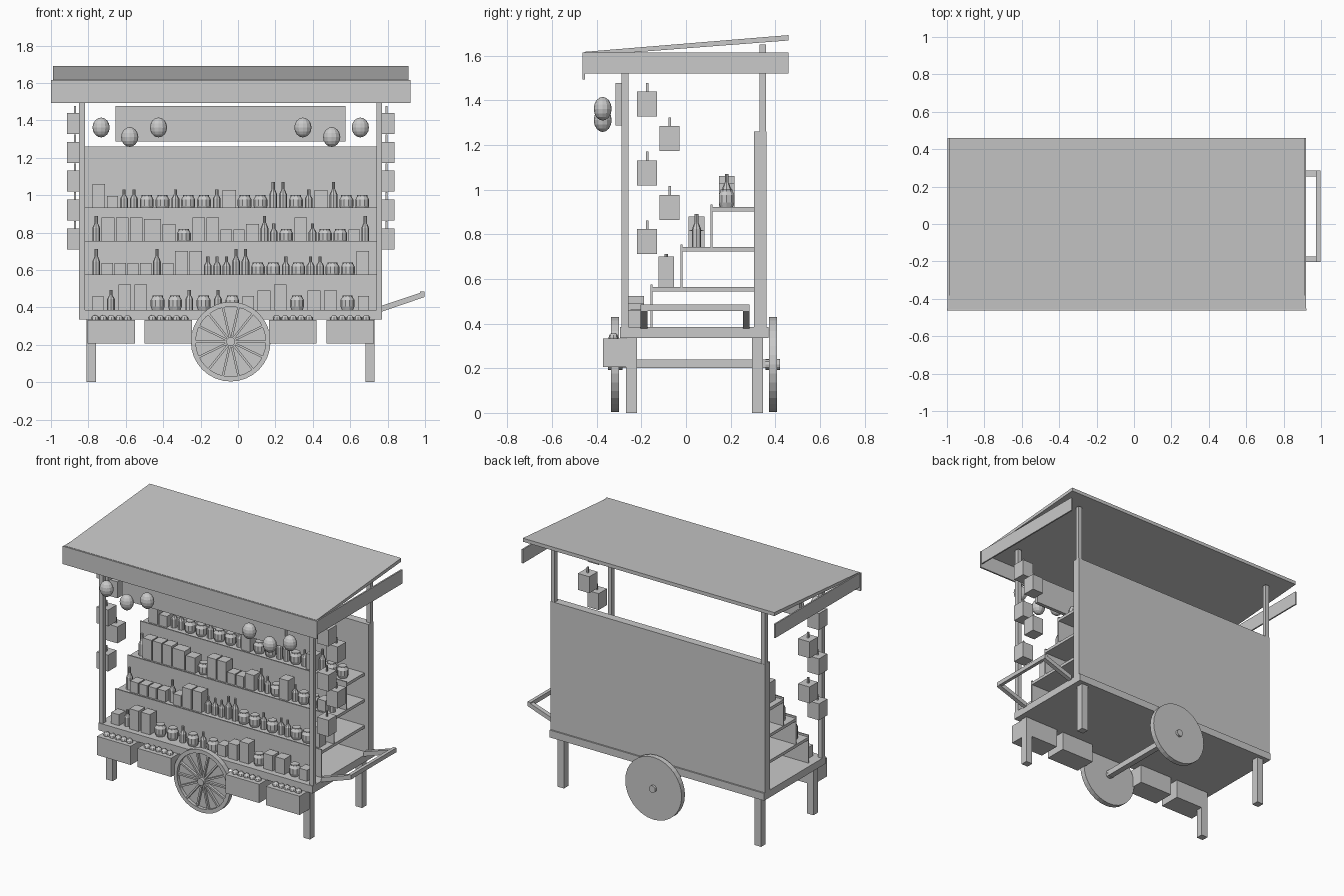
import bpy, bmesh, math
from mathutils import Matrix, Vector

cube = bpy.data.objects.get("Cube")
if cube:
    bpy.data.objects.remove(cube, do_unlink=True)

CX = -0.039  # cart body centre; the handle sticks out on +x
grey = bpy.data.materials.new("plain_grey")
grey.use_nodes = True
grey.diffuse_color = (0.588, 0.588, 0.588, 1)
grey.node_tree.nodes["Principled BSDF"].inputs["Base Color"].default_value = grey.diffuse_color


def finish(name, bm):
    bmesh.ops.recalc_face_normals(bm, faces=bm.faces)
    mesh = bpy.data.meshes.new(name)
    bm.to_mesh(mesh)
    bm.free()
    mesh.materials.append(grey)
    return place(name, mesh)


def place(name, mesh, loc=(0, 0, 0)):
    ob = bpy.data.objects.new(name, mesh)
    ob.location = (CX + loc[0], loc[1], loc[2])
    bpy.context.collection.objects.link(ob)
    return ob


def box(name, x, y, z):
    """Box from (min, max) pairs, x measured from the cart centre."""
    bm = bmesh.new()
    size = [b - a for a, b in (x, y, z)]
    mid = [(a + b) / 2 for a, b in (x, y, z)]
    bmesh.ops.create_cube(bm, size=1, matrix=Matrix.Translation(mid) @ Matrix.Diagonal((*size, 1)))
    return finish(name, bm)


def pair(name, x, y, z):
    box("left_" + name, x, y, z)
    box("right_" + name, (-x[1], -x[0]), y, z)


def prism(name, axis, profile, lo, hi):
    """Extrude a 2D profile along x or y."""
    bm = bmesh.new()
    pts = [(lo, a, b) if axis == "x" else (a, lo, b) for a, b in profile]
    face = bm.faces.new([bm.verts.new(p) for p in pts])
    ext = bmesh.ops.extrude_face_region(bm, geom=[face])
    verts = [v for v in ext["geom"] if isinstance(v, bmesh.types.BMVert)]
    step = Vector((hi - lo, 0, 0) if axis == "x" else (0, hi - lo, 0))
    bmesh.ops.translate(bm, verts=verts, vec=step)
    return finish(name, bm)


def lathe(name, profile, sides):
    """Spin an (r, z) profile around z."""
    bm = bmesh.new()
    verts = [bm.verts.new((r, 0, z)) for r, z in profile]
    edges = [bm.edges.new(e) for e in zip(verts, verts[1:])]
    bmesh.ops.spin(bm, geom=verts + edges, cent=(0, 0, 0), axis=(0, 0, 1),
                   angle=math.tau, steps=sides, use_merge=True)
    bmesh.ops.remove_doubles(bm, verts=bm.verts, dist=0.0002)
    return finish(name, bm)


# Bed, legs, posts and back panel
box("bed", (-0.81, 0.81), (-0.295, 0.37), (0.335, 0.385))
for end, y in (("front", (-0.268, -0.22)), ("back", (0.295, 0.345))):
    pair(end + "_leg", (0.72, 0.77), y, (0, 0.335))
pair("front_post", (0.78, 0.81), (-0.289, -0.257), (0.385, 1.6))
pair("back_post", (0.78, 0.81), (0.33, 0.358), (1.26, 1.65))
box("back_panel", (-0.81, 0.81), (0.305, 0.36), (0.385, 1.26))

# Sloping roof with boards hanging below its edges
prism("roof", "x", [(-0.455, 1.598), (0.46, 1.668), (0.46, 1.692), (-0.455, 1.617)], -0.95, 0.95)
box("front_valance", (-0.961, 0.961), (-0.463, -0.452), (1.493, 1.615))
pair("valance", (0.948, 0.958), (-0.455, 0.46), (1.52, 1.615))
box("sign_board", (-0.615, 0.615), (-0.315, -0.29), (1.287, 1.477))

# Wheels: a solid disc with a raised rim and spokes on the front
for end, y in (("front", -0.3), ("back", 0.407)):
    wheel = lathe(end + "_wheel", [(0, 0), (0.213, 0), (0.213, 0.036), (0.187, 0.036),
                                   (0.187, 0.014), (0, 0.014)], 32)
    hub = lathe(end + "_hub", [(0, -0.015), (0.024, -0.015), (0.024, 0.05), (0, 0.05)], 12)
    bm = bmesh.new()
    for i in range(14):
        bmesh.ops.create_cube(bm, size=1, matrix=Matrix.Rotation(math.tau * i / 14, 4, "Z")
                              @ Matrix.Translation((0.105, 0, 0.022))
                              @ Matrix.Diagonal((0.17, 0.012, 0.018, 1)))
    for part in (wheel, hub, finish(end + "_spokes", bm)):
        part.location = (CX, y, 0.217)
        part.rotation_euler.x = math.pi / 2
box("axle", (-0.02, 0.02), (-0.3, 0.38), (0.2, 0.24))

# Push handle
arm = [(0.81, 0.378), (1.035, 0.455), (1.035, 0.485), (0.81, 0.41)]
for end, y in (("front", -0.203), ("back", 0.255)):
    prism(end + "_handle_arm", "y", arm, y, y + 0.03)
box("handle_bar", (1.013, 1.036), (-0.203, 0.285), (0.457, 0.486))

# Stepped shelves with risers that end in a small lip
STEPS = [(-0.155, 0.563), (-0.02, 0.742), (0.115, 0.922)]
below = 0.385
for y, top in STEPS:
    box("shelf", (-0.78, 0.78), (y, 0.305), (top - 0.02, top))
    box("riser", (-0.78, 0.78), (y - 0.005, y + 0.004), (below, top + 0.012))
    below = top

# Hanging crates with a row of fruit
bm = bmesh.new()
bmesh.ops.create_uvsphere(bm, u_segments=8, v_segments=6, radius=0.022)
fruit = finish("fruit", bm)
fruit_mesh = fruit.data
bpy.data.objects.remove(fruit)
for x in (-0.638, -0.333, 0.333, 0.638):
    box("crate", (x - 0.127, x + 0.127), (-0.372, -0.22), (0.206, 0.334))
    for i in range(-2, 3):
        place("fruit", fruit_mesh, (x + i * 0.043, -0.325, 0.337))

# Round lanterns under the front edge
bm = bmesh.new()
bmesh.ops.create_uvsphere(bm, u_segments=12, v_segments=8, radius=1,
                          matrix=Matrix.Diagonal((0.046, 0.04, 0.053, 1)))
lantern = finish("round_lantern", bm)
lantern_mesh = lantern.data
bpy.data.objects.remove(lantern)
for x, z in ((0.693, 1.362), (0.54, 1.311), (0.386, 1.362)):
    for side in (-1, 1):
        place("round_lantern", lantern_mesh, (side * x, -0.373, z))

# Square lanterns in a zigzag down both sides
for i in range(5):
    y = -0.073 if i % 2 else -0.174
    z = 1.383 - i * 0.154
    pair("square_lantern", (0.789, 0.875), (y - 0.045, y + 0.045), (z - 0.056, z + 0.056))
    pair("lantern_hook", (0.828, 0.838), (y - 0.005, y + 0.005), (z + 0.056, z + 0.095))


# Goods: boxes, bottles and jars, one template mesh each
def goods_box(w, h):
    return box("goods_box", (-w / 2, w / 2), (-0.035, 0.035), (0, h))


def bottle(w, h):
    r = w / 2
    return lathe("bottle", [(0, 0), (r, 0), (r, h * 0.55), (r * 0.4, h * 0.75),
                            (r * 0.4, h), (0, h)], 8)


def jar(w, h):
    r = w / 2
    return lathe("jar", [(0, 0), (r * 0.8, 0), (r, h * 0.25), (r, h * 0.7),
                         (r * 0.75, h * 0.9), (r * 0.75, h), (0, h)], 10)


KINDS = {"G": (goods_box, 0.09, 0.13), "B": (goods_box, 0.068, 0.138),
         "b": (goods_box, 0.07, 0.105), "s": (goods_box, 0.06, 0.075),
         "T": (bottle, 0.042, 0.148), "t": (bottle, 0.042, 0.108), "j": (jar, 0.074, 0.078)}
templates = {}
for key, (make, w, h) in KINDS.items():
    ob = make(w, h)
    templates[key] = ob.data
    bpy.data.objects.remove(ob)

ROWS = ["stBBjjtjtjsbBjbbjs", "TssssTsBBtttTTjjtjttjjB",
        "TBBBGbjBBssbTtjBtjjsT", "BsttjjtjjtbjjTTjtbTjj"]
bases = [(-0.222, 0.385)] + [(y + 0.067, z) for y, z in STEPS]
for row, (y, z) in zip(ROWS, bases):
    gap = (1.48 - sum(KINDS[k][1] for k in row)) / (len(row) - 1)
    x = -0.74
    for k in row:
        w = KINDS[k][1]
        place(templates[k].name.split(".")[0], templates[k], (x + w / 2, y, z))
        x += w + gap
